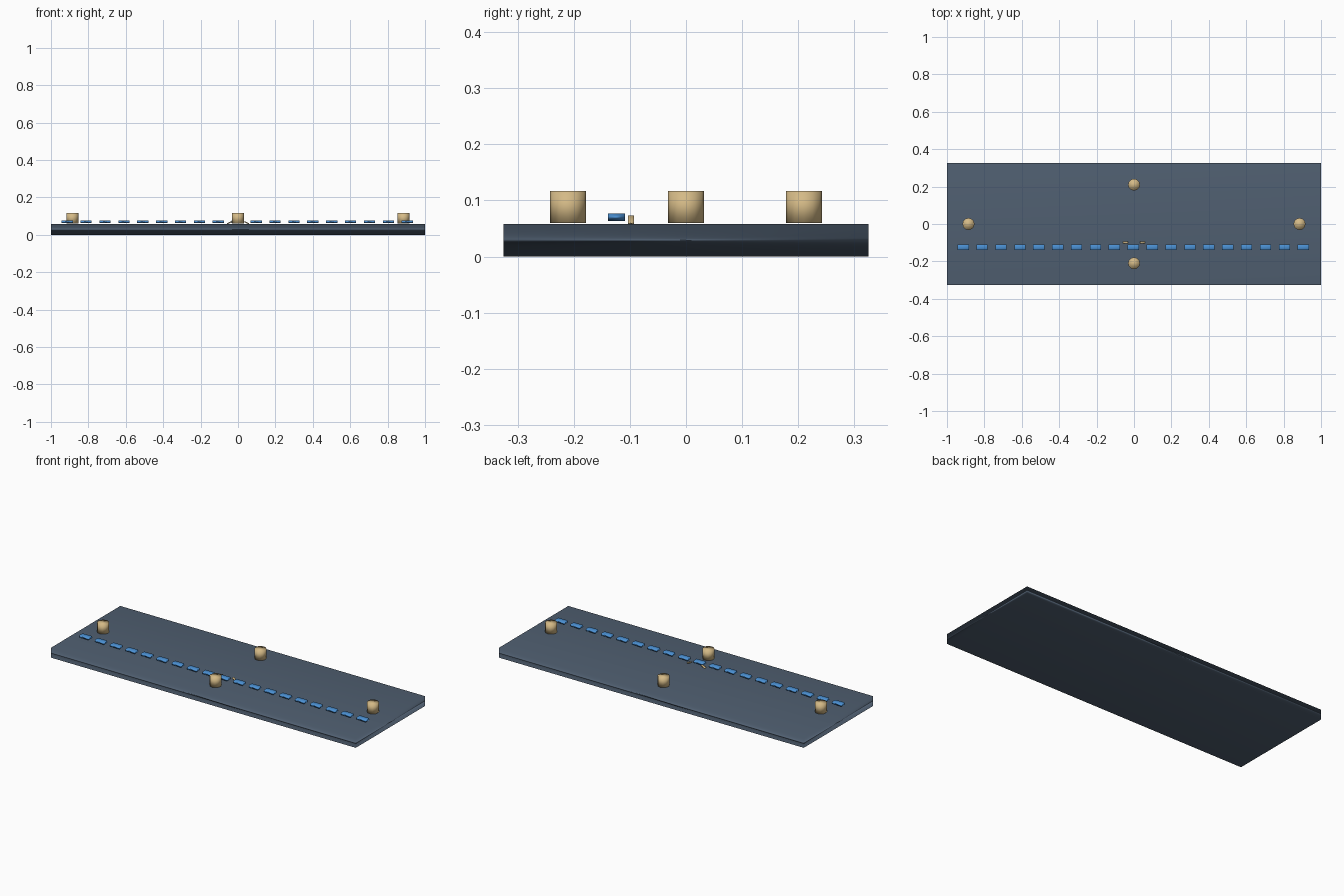
import bpy
from math import radians

cube = bpy.data.objects.get("Cube")
if cube:
    bpy.data.objects.remove(cube, do_unlink=True)


def material(name, rgb):
    m = bpy.data.materials.new(name)
    m.use_nodes = True
    m.diffuse_color = (*rgb, 1)
    m.node_tree.nodes["Principled BSDF"].inputs["Base Color"].default_value = (*rgb, 1)
    return m


slate = material("slate", (0.08, 0.115, 0.165))
sand = material("sand", (0.66, 0.49, 0.24))
blue = material("blue", (0.07, 0.28, 0.65))


def finish(name, mat):
    ob = bpy.context.object
    ob.name = name
    ob.data.materials.append(mat)
    # soft shading carried across all edges
    ob.data.polygons.foreach_set("use_smooth", [True] * len(ob.data.polygons))
    return ob


def box(name, center, size, mat, tilt=0):
    bpy.ops.mesh.primitive_cube_add(size=1, location=center, rotation=(0, radians(tilt), 0))
    bpy.context.object.scale = size
    return finish(name, mat)


def post(name, x, y):
    bpy.ops.mesh.primitive_cylinder_add(vertices=12, radius=0.032, depth=0.057,
                                        location=(x, y, 0.0885))
    return finish(name, sand)


# Base slab
box("base_slab", (0, 0, 0.029), (2, 0.65, 0.058), slate)

# Four posts, one near the middle of each edge
post("left_post", 0.885, 0)
post("right_post", -0.885, 0)
post("back_post", 0, 0.21)
post("front_post", 0, -0.21)

# Row of dashes along the slab
for i in range(-9, 10):
    box(f"dash_{i + 10}", (i * 0.101 - 0.004, -0.124, 0.07), (0.06, 0.03, 0.014), blue)

# Pair of small slanted bars behind the dashes
for side, name in ((1, "left_bar"), (-1, "right_bar")):
    box(name, (side * 0.046, -0.098, 0.065), (0.026, 0.011, 0.006), sand, tilt=side * 25)
